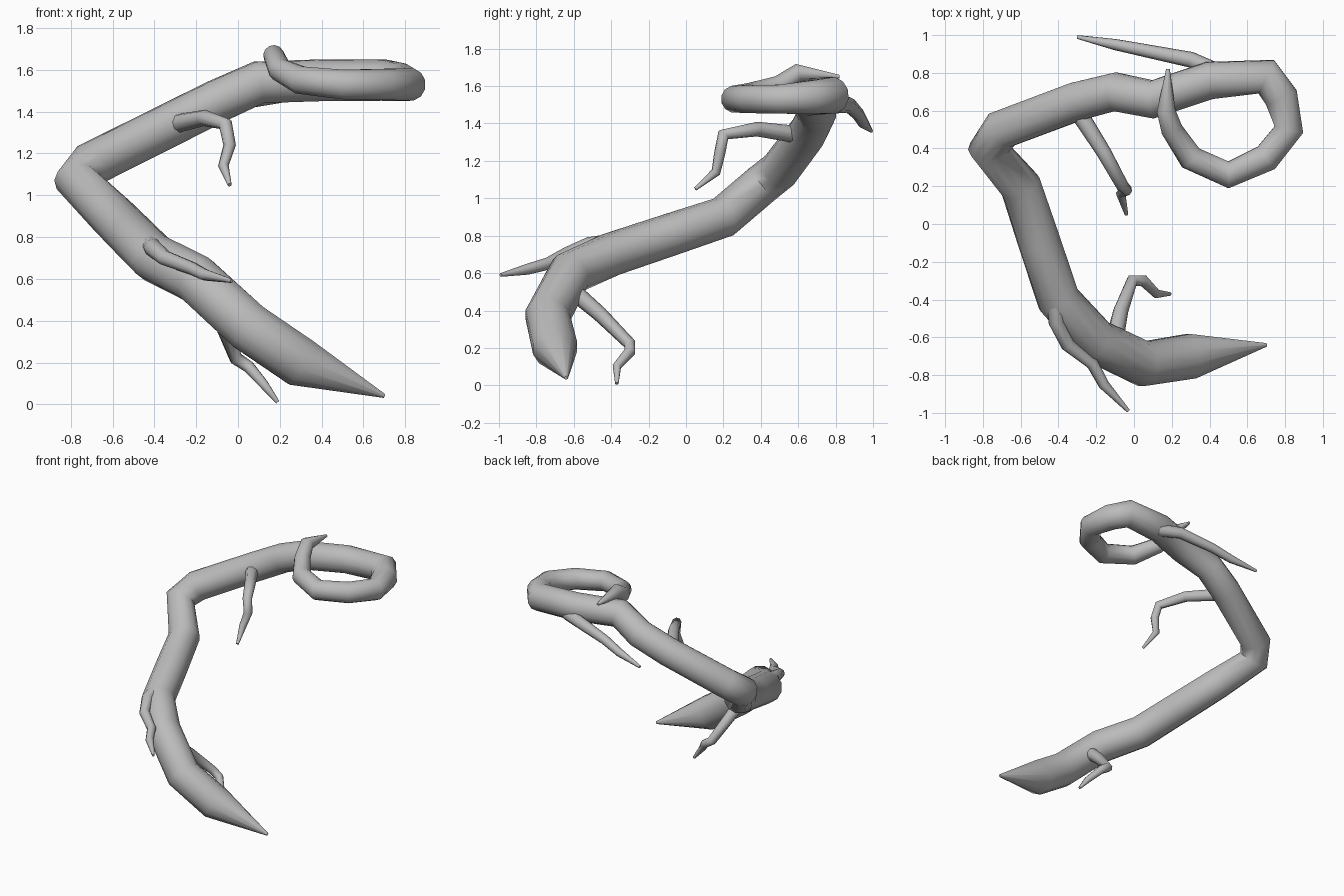
import bpy
import bmesh
from math import cos, sin, tau
from mathutils import Vector

cube = bpy.data.objects.get("Cube")
if cube:
    bpy.data.objects.remove(cube, do_unlink=True)

shade = (.5, .5, .5, 1)
grey = bpy.data.materials.new("plain grey")
grey.use_nodes = True
grey.diffuse_color = shade
grey.node_tree.nodes["Principled BSDF"].inputs["Base Color"].default_value = shade


def girth_at(fraction, keys):
    """Blend the radius between (fraction of length, radius) keys."""
    for (start, thick), (end, thin) in zip(keys, keys[1:]):
        if fraction <= end:
            return thick + (thin - thick) * (fraction - start) / (end - start)
    return keys[-1][1]


def add_ring(bm, centre, normal, side, radius, sides):
    """Place one circular cross-section."""
    angles = [tau * k / sides for k in range(sides)]
    return [bm.verts.new(centre + radius * (cos(a) * normal + sin(a) * side))
            for a in angles]


def tube(name, path, girth, sides):
    """Skin a tapering round tube along a path."""
    points = [Vector(p) for p in path]
    steps = [b - a for a, b in zip(points, points[1:])]
    total = sum(step.length for step in steps)
    bm = bmesh.new()
    rings = []
    travelled = 0
    tangent = steps[0].normalized()
    normal = tangent.orthogonal().normalized()
    for i, point in enumerate(points):
        # halve each bend and carry the frame along without twist
        before = steps[max(i - 1, 0)].normalized()
        after = steps[min(i, len(steps) - 1)].normalized()
        heading = (before + after).normalized()
        normal = tangent.rotation_difference(heading) @ normal
        tangent = heading
        radius = girth_at(travelled / total, girth)
        rings.append(add_ring(bm, point, normal, tangent.cross(normal), radius, sides))
        if i < len(steps):
            travelled += steps[i].length
    for lower, upper in zip(rings, rings[1:]):
        for k in range(sides):
            n = (k + 1) % sides
            bm.faces.new((lower[k], lower[n], upper[n], upper[k]))
    for end in (rings[0], rings[-1]):
        bm.faces.new(end)
    bmesh.ops.recalc_face_normals(bm, faces=bm.faces)
    mesh = bpy.data.meshes.new(name)
    bm.to_mesh(mesh)
    bm.free()
    mesh.materials.append(grey)
    obj = bpy.data.objects.new(name, mesh)
    bpy.context.collection.objects.link(obj)
    bpy.ops.object.select_all(action="DESELECT")
    obj.select_set(True)
    bpy.context.view_layer.objects.active = obj
    bpy.ops.object.shade_smooth_by_angle(angle=1)


# Main stem: pointed foot, bent middle, curled top
stem_girth = ((0, .01), (.08, .125), (.4, .11), (.74, .1),
              (.79, .08), (.9, .07), (.96, .05), (1, .01))
foot = [(.7, -.64, .04), (.3, -.7, .2), (.05, -.74, .37), (-.2, -.62, .6)]
middle = [(-.4, -.4, .7), (-.5, -.1, .8), (-.6, .2, .9), (-.77, .4, 1.07),
          (-.7, .5, 1.15), (-.3, .65, 1.35), (-.1, .7, 1.45), (.1, .66, 1.54)]
curl = [(.4, .76, 1.55), (.7, .78, 1.55), (.78, .67, 1.54), (.82, .5, 1.53),
        (.7, .35, 1.53), (.5, .26, 1.53), (.3, .35, 1.55), (.2, .5, 1.6),
        (.17, .6, 1.67), (.18, .82, 1.65)]
tube("main_stem", foot + middle + curl, stem_girth, 12)

# Side shoots, each from its root in the stem to its tip
shoots = {
    "lower_inner_shoot": [(-.1, -.6, .5), (-.07, -.46, .38), (-.01, -.3, .22),
                          (.05, -.3, .18), (.12, -.37, .1), (.19, -.37, .01)],
    "lower_outer_shoot": [(-.42, -.36, .77), (-.41, -.52, .75), (-.35, -.64, .7),
                          (-.22, -.74, .65), (-.16, -.85, .62), (-.03, -.99, .59)],
    "upper_front_shoot": [(-.3, .6, 1.34), (-.16, .38, 1.37), (-.06, .2, 1.34),
                          (-.04, .18, 1.24), (-.07, .16, 1.14), (-.04, .05, 1.05)],
    "upper_back_shoot": [(.45, .8, 1.5), (.3, .87, 1.5), (.05, .92, 1.45),
                         (-.1, .95, 1.4), (-.3, .99, 1.36)],
}
shoot_girth = ((0, .047), (.8, .028), (1, .01))
for name, path in shoots.items():
    tube(name, path, shoot_girth, 8)
